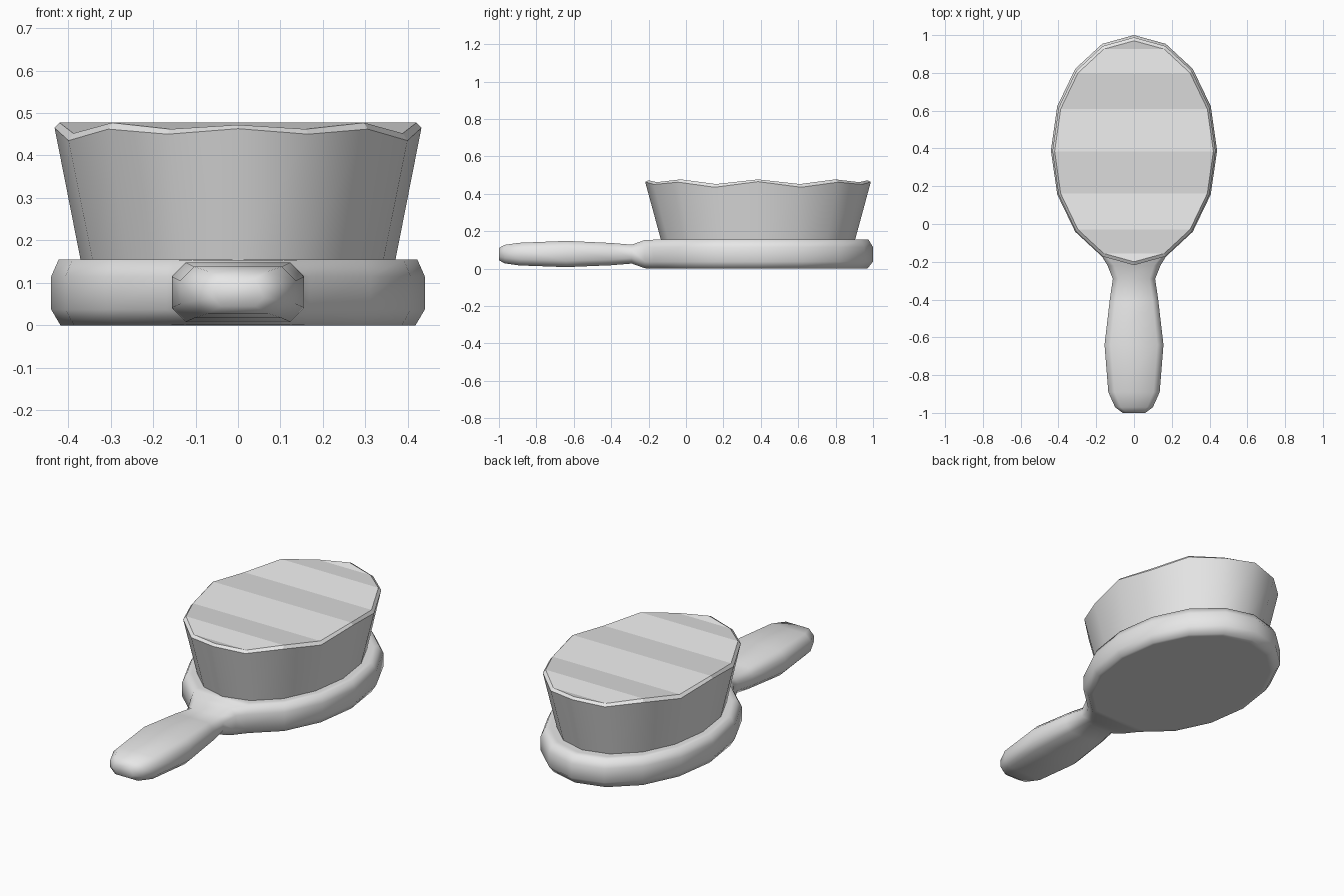
import bpy, bmesh, math

if "Cube" in bpy.data.objects:
    bpy.data.objects.remove(bpy.data.objects["Cube"])

# One plain grey for the whole brush
GREY = (0.8, 0.8, 0.8, 1.0)
grey = bpy.data.materials.new("plain grey")
grey.use_nodes = True
grey.diffuse_color = GREY
grey.node_tree.nodes["Principled BSDF"].inputs["Base Color"].default_value = GREY

SIDES = 16
HALF = SIDES // 2


def oval(k, rx, ry, cy):
    """Point k of the oval, counted from the handle end."""
    a = 2 * math.pi * k / SIDES
    return rx * math.sin(a), cy - ry * math.cos(a)


def bridge(bm, low, high, closed=True):
    n = len(low)
    for i in range(n if closed else n - 1):
        j = (i + 1) % n
        bm.faces.new((low[i], low[j], high[j], high[i]))


def finish(bm, name):
    bmesh.ops.recalc_face_normals(bm, faces=bm.faces[:])
    mesh = bpy.data.meshes.new(name)
    bm.to_mesh(mesh)
    bm.free()
    mesh.materials.append(grey)
    obj = bpy.data.objects.new(name, mesh)
    bpy.context.collection.objects.link(obj)
    return obj


# Brush back: open oval rim whose two end columns grow into the handle
bm = bmesh.new()
rim = [(0.90, 0.0), (0.95, 0.0), (1.0, 0.037), (1.0, 0.115), (0.96, 0.155), (0.90, 0.155)]
rings = []
for scale, z in rim:
    ring = []
    for k in range(1, SIDES):
        x, y = oval(k, 0.44 * scale, 0.61 * scale, 0.39)
        ring.append(bm.verts.new((x, y, z)))
    rings.append(ring)
for low, high in zip(rings, rings[1:]):
    bridge(bm, low, high, closed=False)
for inner, outer in ((rings[0], rings[1]), (rings[5], rings[4])):
    bm.faces.new((inner[0], inner[-1], outer[-1], outer[0]))
    bm.faces.new(inner)

# Handle: eight-sided sections (y, half width, bottom, top, corner cut)
sections = [
    (-0.22, 0.14, 0.002, 0.153, 0.035),
    (-0.29, 0.112, 0.027, 0.128, 0.03),
    (-0.40, 0.128, 0.018, 0.137, 0.03),
    (-0.64, 0.156, 0.008, 0.148, 0.033),
    (-0.89, 0.136, 0.017, 0.138, 0.033),
    (-0.97, 0.10, 0.028, 0.127, 0.03),
    (-1.0, 0.06, 0.045, 0.11, 0.02),
]
previous = [r[0] for r in rings[1:5]] + [r[-1] for r in reversed(rings[1:5])]
for y, w, z0, z1, c in sections:
    right = [(w - c, z0), (w, z0 + c), (w, z1 - c), (w - c, z1)]
    outline = right + [(-x, z) for x, z in reversed(right)]
    section = [bm.verts.new((x, y, z)) for x, z in outline]
    bridge(bm, previous, section)
    previous = section
bm.faces.new(previous)
for f in bm.faces:
    f.smooth = True
finish(bm, "brush_back_and_handle")

# Bristle block: flared oval with a wavy bevelled rim and ridged top
bm = bmesh.new()
edge_z = [0.463, 0.45, 0.462, 0.435, 0.465]
top_z = [0.472, 0.462, 0.477, 0.452, 0.477]


def bristle_ring(rx, ry, heights):
    ring = []
    for k in range(SIDES):
        x, y = oval(k, rx, ry, 0.385)
        step = min(k, SIDES - k)
        ring.append(bm.verts.new((x, y, heights[min(step, HALF - step)])))
    return ring


foot = bristle_ring(0.37, 0.518, [0.15] * 5)
edge = bristle_ring(0.432, 0.603, edge_z)
crown = bristle_ring(0.42, 0.585, top_z)
bridge(bm, foot, edge)
for f in bm.faces:
    f.smooth = True
bridge(bm, edge, crown)
bm.faces.new(foot)
# Ridges run straight across from side to side
for k in range(HALF):
    corners = [crown[k], crown[k + 1], crown[-k - 1], crown[-k % SIDES]]
    bm.faces.new(list(dict.fromkeys(corners)))
finish(bm, "bristle_block")
